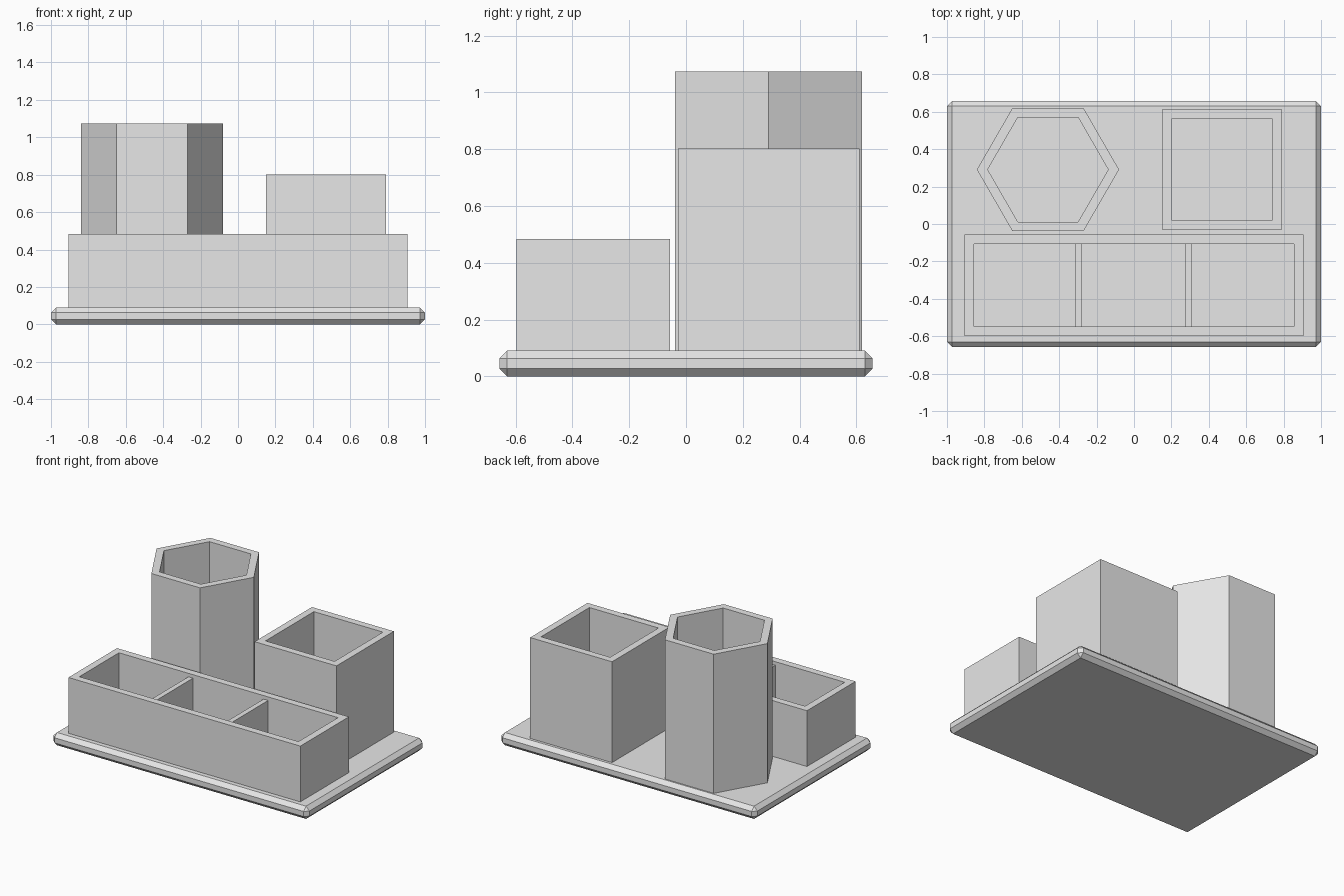
import bpy
import bmesh
import math

cube = bpy.data.objects.get("Cube")
if cube:
    bpy.data.objects.remove(cube, do_unlink=True)

grey = bpy.data.materials.new("light_grey")
grey.use_nodes = True
grey.diffuse_color = (0.8, 0.8, 0.8, 1)
grey.node_tree.nodes["Principled BSDF"].inputs["Base Color"].default_value = grey.diffuse_color

BASE_TOP = 0.09
WALL = 0.05


def add_object(name, bm):
    bmesh.ops.recalc_face_normals(bm, faces=bm.faces)
    mesh = bpy.data.meshes.new(name)
    bm.to_mesh(mesh)
    bm.free()
    mesh.materials.append(grey)
    obj = bpy.data.objects.new(name, mesh)
    bpy.context.collection.objects.link(obj)
    return obj


def prism(outline, bottom, top):
    """Solid prism from a flat outline; returns the mesh and its top face."""
    bm = bmesh.new()
    face = bm.faces.new([bm.verts.new((x, y, bottom)) for x, y in outline])
    result = bmesh.ops.extrude_face_region(bm, geom=[face], use_keep_orig=True)["geom"]
    for v in result:
        if isinstance(v, bmesh.types.BMVert):
            v.co.z = top
    lid = next(f for f in result if isinstance(f, bmesh.types.BMFace))
    bmesh.ops.recalc_face_normals(bm, faces=bm.faces)
    return bm, lid


def rectangle(x, y, width, depth):
    return [(x + sx * width / 2, y + sy * depth / 2)
            for sx, sy in ((-1, -1), (1, -1), (1, 1), (-1, 1))]


def holder(name, outline, top):
    """Open container: inset the top face by the wall, then sink it."""
    bm, lid = prism(outline, BASE_TOP, top)
    bmesh.ops.inset_region(bm, faces=[lid], thickness=WALL, use_even_offset=True)
    sunk = bmesh.ops.extrude_face_region(bm, geom=[lid])["geom"]
    for v in sunk:
        if isinstance(v, bmesh.types.BMVert):
            v.co.z = BASE_TOP + WALL
    if lid.is_valid:
        bmesh.ops.delete(bm, geom=[lid], context='FACES_ONLY')
    return add_object(name, bm)


# Base tray with chamfered edges
bm, _ = prism(rectangle(0, 0, 2, 1.315), 0, BASE_TOP)
bmesh.ops.bevel(bm, geom=bm.edges[:], offset=0.027, segments=1, affect='EDGES')
add_object("base_tray", bm)

# Tall hexagonal pen holder
hexagon = [(-0.46 + 0.38 * math.cos(i * math.pi / 3),
            0.291 + 0.38 * math.sin(i * math.pi / 3)) for i in range(6)]
holder("hexagonal_holder", hexagon, 1.073)

# Square holder
holder("square_holder", rectangle(0.47, 0.291, 0.64, 0.64), 0.802)

# Long front box with two dividers
holder("front_box", rectangle(0, -0.327, 1.812, 0.542), 0.484)
for side, x in (("right", -0.296), ("left", 0.292)):
    bm, _ = prism(rectangle(x, -0.327, 0.036, 0.442), BASE_TOP + WALL, 0.459)
    add_object(side + "_divider", bm)
